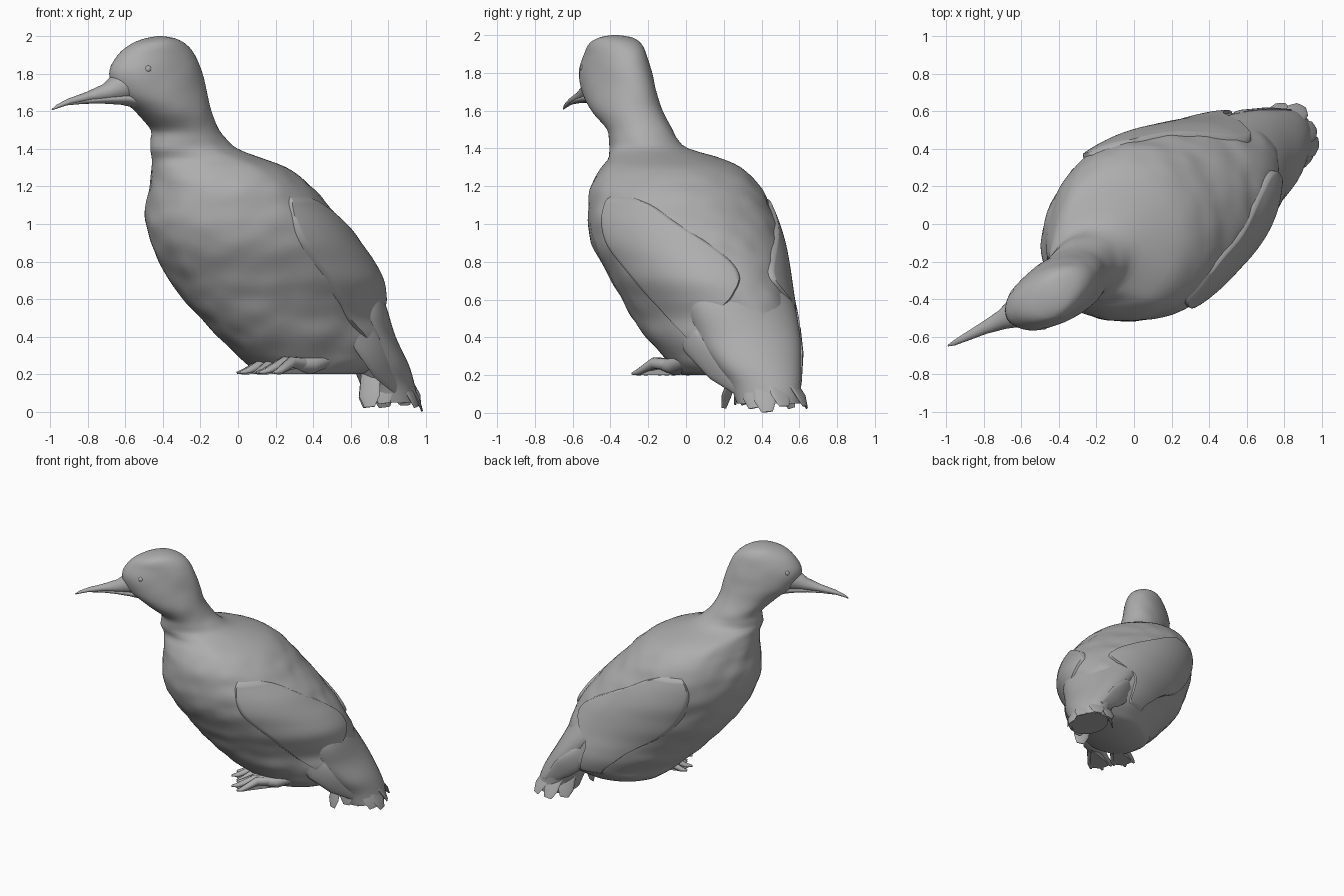
import bpy, math
from mathutils import Vector, noise

cube = bpy.data.objects.get("Cube")
if cube:
    bpy.data.objects.remove(cube, do_unlink=True)

grey = bpy.data.materials.new("stone grey")
grey.use_nodes = True
COLOUR = (0.42, 0.42, 0.42, 1)
grey.diffuse_color = COLOUR
bsdf = next(n for n in grey.node_tree.nodes if n.type == 'BSDF_PRINCIPLED')
bsdf.inputs["Base Color"].default_value = COLOUR
bsdf.inputs["Roughness"].default_value = 0.8


def make(name, verts, faces, angle=40):
    me = bpy.data.meshes.new(name)
    me.from_pydata([tuple(v) for v in verts], [], faces)
    me.materials.append(grey)
    ob = bpy.data.objects.new(name, me)
    bpy.context.collection.objects.link(ob)
    bpy.ops.object.select_all(action='DESELECT')
    ob.select_set(True)
    bpy.context.view_layer.objects.active = ob
    bpy.ops.object.mode_set(mode='EDIT')
    bpy.ops.mesh.select_all(action='SELECT')
    bpy.ops.mesh.normals_make_consistent(inside=False)
    bpy.ops.object.mode_set(mode='OBJECT')
    bpy.ops.object.shade_smooth_by_angle(angle=math.radians(angle))
    return ob


def tube(name, rings, angle=40):
    """Skin a list of equal rings and close both ends."""
    n = len(rings[0])
    verts = [v for r in rings for v in r]
    faces = [(i * n + j, i * n + (j + 1) % n, (i + 1) * n + (j + 1) % n, (i + 1) * n + j)
             for i in range(len(rings) - 1) for j in range(n)]
    faces += [tuple(range(n)), tuple(range(len(verts) - n, len(verts)))]
    return make(name, verts, faces, angle)


def curve(rows, z):
    """Smooth interpolation of rows (z, values...) sorted by rising z."""
    z = min(max(z, rows[0][0]), rows[-1][0])
    i = max(k for k in range(len(rows) - 1) if rows[k][0] <= z)
    a, b = rows[i], rows[i + 1]
    p, q = rows[max(i - 1, 0)], rows[min(i + 2, len(rows) - 1)]
    h = b[0] - a[0]
    t = (z - a[0]) / h
    out = []
    for k in range(1, len(a)):
        ma = (b[k] - p[k]) / (b[0] - p[0]) * h
        mb = (q[k] - a[k]) / (q[0] - a[0]) * h
        out.append((2*t**3 - 3*t*t + 1) * a[k] + (t**3 - 2*t*t + t) * ma
                   + (3*t*t - 2*t**3) * b[k] + (t**3 - t*t) * mb)
    return out


FWD = Vector((-0.82, -0.57, 0))     # heading of the bird
LEFT = Vector((0.57, -0.82, 0))     # across the bird
# How much the front half of each level narrows, egg-like
EGG = [(0.20, 0.0), (0.60, 0.0), (0.90, 0.09), (1.10, 0.12), (1.20, 0.16), (1.30, 0.28),
       (1.35, 0.30), (1.40, 0.10), (1.45, 0.0), (2.00, 0.0)]


def level(rows, z, phi, grow=0.0):
    """Point at height z whose outward direction is phi from the bird's tail axis.

    The cross-section is an egg with the given x, y and diagonal reach."""
    x0, x1, y0, y1, diag = curve(rows, z)
    ex, ey = max(x1 - x0, 0.02) / 2, max(y1 - y0, 0.02) / 2
    cov = diag * diag - (ex * ex + ey * ey) / 2
    cov = min(max(cov, -0.7 * ex * ey), 0.7 * ex * ey)
    nx, ny = math.cos(phi + math.radians(35)), math.sin(phi + math.radians(35))
    px, py = ex * ex * nx + cov * ny, cov * nx + ey * ey * ny
    d = math.sqrt(px * nx + py * ny)
    p = Vector((px / d, py / d, 0))
    front = max(p.dot(FWD) / diag, 0)
    p -= LEFT * p.dot(LEFT) * front * curve(EGG, z)[0]
    return p + Vector(((x0 + x1) / 2 + nx * grow, (y0 + y1) / 2 + ny * grow, z))


# Body, neck and head: height, x extent, y extent, reach along the diagonal
BODY = [(0.20, 0.12, 0.66, -0.02, 0.45, 0.28), (0.25, 0.05, 0.76, -0.07, 0.52, 0.37),
        (0.30, 0.00, 0.82, -0.12, 0.57, 0.445), (0.40, -0.11, 0.82, -0.21, 0.59, 0.505),
        (0.50, -0.20, 0.78, -0.28, 0.58, 0.535), (0.60, -0.29, 0.775, -0.34, 0.56, 0.56),
        (0.70, -0.37, 0.76, -0.40, 0.545, 0.577), (0.80, -0.43, 0.71, -0.46, 0.53, 0.585),
        (0.90, -0.475, 0.64, -0.515, 0.51, 0.575), (1.00, -0.505, 0.57, -0.54, 0.48, 0.555),
        (1.10, -0.505, 0.48, -0.54, 0.44, 0.51), (1.20, -0.49, 0.39, -0.535, 0.39, 0.463),
        (1.30, -0.485, 0.26, -0.49, 0.29, 0.395), (1.35, -0.478, 0.13, -0.445, 0.18, 0.325),
        (1.40, -0.47, 0.00, -0.415, 0.01, 0.25), (1.45, -0.465, -0.06, -0.41, -0.045, 0.21),
        (1.50, -0.465, -0.10, -0.42, -0.07, 0.19), (1.60, -0.55, -0.14, -0.50, -0.125, 0.22),
        (1.70, -0.65, -0.165, -0.55, -0.155, 0.26), (1.80, -0.685, -0.19, -0.565, -0.18, 0.265),
        (1.90, -0.64, -0.23, -0.54, -0.21, 0.22), (1.96, -0.57, -0.28, -0.51, -0.24, 0.16),
        (1.99, -0.49, -0.34, -0.45, -0.29, 0.08), (2.00, -0.43, -0.40, -0.39, -0.36, 0.015)]
heights = [0.20 + 0.02 * i for i in range(89)] + [1.97, 1.98, 1.985, 1.99, 1.995, 2.0]
SEG = 72
rings = []
for z in heights:
    ring = [level(BODY, z, math.tau * j / SEG) for j in range(SEG)]
    rough = 0.010 if 0.25 < z < 1.25 else 0.004     # ruffled plumage
    rings.append([level(BODY, z, math.tau * j / SEG, rough * noise.noise(p * 9))
                  for j, p in enumerate(ring)])
tube("body_and_head", rings, 60)

# Tail block running down from the back
TAIL = [(0.05, 0.68, 0.96, 0.27, 0.61, 0.16), (0.15, 0.65, 0.94, 0.23, 0.61, 0.175),
        (0.25, 0.60, 0.91, 0.16, 0.61, 0.19), (0.40, 0.48, 0.84, 0.06, 0.605, 0.22),
        (0.62, 0.34, 0.765, 0.00, 0.56, 0.20), (0.75, 0.30, 0.66, 0.05, 0.48, 0.18)]
tube("tail", [[level(TAIL, 0.05 + 0.70 * i / 24, math.tau * j / 48) for j in range(48)]
              for i in range(25)], 60)

# Folded wings: height, front edge angle, rear edge angle
WING = [(0.25, 76, 62), (0.40, 80, 56), (0.54, 86, 48), (0.62, 91, 30), (0.72, 95, 14),
        (0.85, 97, 22), (1.00, 94, 42), (1.10, 88, 54), (1.17, 79, 72)]
for side, name in ((-1, "right_wing"), (1, "left_wing")):
    verts, faces, NZ, NP = [], [], 60, 36
    for i in range(NZ + 1):
        z = 0.25 + 0.92 * i / NZ
        front, rear = curve(WING, z)
        for j in range(NP + 1):
            rim = min(i / 3, (NZ - i) / 3, j / 2, (NP - j) / 2, 1)
            phi = side * math.radians(rear + (front - rear) * j / NP)
            verts.append(level(BODY, z, phi, -0.025 + 0.043 * rim))
    for i in range(NZ):
        for j in range(NP):
            k = i * (NP + 1) + j
            faces.append((k, k + 1, k + NP + 2, k + NP + 1))
    make(name, verts, faces, 60)


def blade(name, path, across, widths, thicks, sides=16):
    """Elliptical limb along a path; across is its width direction."""
    pts = [Vector(p) for p in path]
    rings = []
    for i, p in enumerate(pts):
        t = (pts[min(i + 1, len(pts) - 1)] - pts[max(i - 1, 0)]).normalized()
        w = Vector(across)
        w = (w - t * w.dot(t)).normalized()
        up = t.cross(w)
        rings.append([p + w * widths[i] * math.cos(math.tau * j / sides)
                      + up * thicks[i] * math.sin(math.tau * j / sides) for j in range(sides)])
    return tube(name, rings, 50)


# Long flight feathers joining each wing to the tail
for name, path in (("right_wing_tip", [(0.53, -0.03, 0.56), (0.68, 0.03, 0.38),
                                       (0.77, 0.16, 0.24), (0.86, 0.29, 0.11)]),
                   ("left_wing_tip", [(0.42, 0.47, 0.54), (0.54, 0.57, 0.39),
                                      (0.68, 0.59, 0.27), (0.82, 0.60, 0.14)])):
    blade(name, path, (0.5, 0.35, 1), [0.05, 0.085, 0.08, 0.03], [0.02, 0.025, 0.02, 0.008])

# Tail feathers fanned round the tail end
TIPS = [(0.70, 0.20, 0.04), (0.78, 0.26, 0.06), (0.88, 0.31, 0.06), (0.95, 0.36, 0.04),
        (0.98, 0.43, 0.02), (0.96, 0.52, 0.05), (0.89, 0.63, 0.05), (0.78, 0.64, 0.04),
        (0.69, 0.56, 0.04)]
hub = Vector((0.80, 0.43, 0))
for i, tip in enumerate(TIPS):
    tip = Vector(tip)
    out = Vector((tip.x - hub.x, tip.y - hub.y, 0)).normalized()
    root = Vector((0.73, 0.36, 0.42)) + out * 0.06
    mid = root.lerp(tip, 0.55) - out * 0.01
    blade(f"tail_feather_{i + 1}", [root, mid, root.lerp(tip, 0.88), tip - Vector((0, 0, 0.015))],
          (-out.y, out.x, 0), [0.03, 0.055, 0.06, 0.03], [0.012, 0.014, 0.011, 0.005])

# Beak in two halves that meet along the gape
blade("upper_beak", [(-0.52, -0.42, 1.75), (-0.62, -0.47, 1.735), (-0.70, -0.51, 1.700),
                     (-0.80, -0.555, 1.677), (-0.90, -0.605, 1.652), (-0.96, -0.635, 1.627),
                     (-0.99, -0.648, 1.609)],
      LEFT, [0.10, 0.085, 0.052, 0.033, 0.021, 0.013, 0.004],
      [0.10, 0.085, 0.048, 0.027, 0.016, 0.010, 0.003], 24)
blade("lower_beak", [(-0.50, -0.41, 1.66), (-0.62, -0.47, 1.668), (-0.72, -0.52, 1.663),
                     (-0.82, -0.565, 1.656), (-0.92, -0.615, 1.637)],
      LEFT, [0.09, 0.07, 0.042, 0.026, 0.010], [0.05, 0.033, 0.022, 0.016, 0.006], 24)

# Eyes
for side, name in ((-1, "right_eye"), (1, "left_eye")):
    bpy.ops.mesh.primitive_uv_sphere_add(
        segments=16, ring_count=10, radius=0.022,
        location=level(BODY, 1.825, side * math.radians(112), -0.014))
    eye = bpy.context.object
    eye.name = name
    eye.data.materials.append(grey)
    bpy.ops.object.shade_smooth()

# Webbed feet: ankle, three toes and the web between them
for side, name in ((1, "right"), (-1, "left")):
    heel = Vector((0.33, 0.02, 0.25)) + LEFT * 0.09 * side
    blade(name + "_ankle", [heel - FWD * 0.10 + Vector((0, 0, 0.03)), heel, heel + FWD * 0.12],
          LEFT, [0.05, 0.06, 0.035], [0.045, 0.05, 0.03])
    tips = []
    for k, spread in enumerate((-0.08, 0.0, 0.08)):
        tip = heel + FWD * (0.33 - 0.5 * abs(spread)) + LEFT * spread
        tip.z = 0.208
        knuckle = heel.lerp(tip, 0.5) + Vector((0, 0, 0.035))
        blade(f"{name}_toe_{k + 1}", [heel, knuckle, heel.lerp(tip, 0.85), tip], LEFT,
              [0.035, 0.03, 0.024, 0.008], [0.035, 0.03, 0.018, 0.006], 12)
        tips.append(tip)
    top = [heel] + [t - FWD * 0.03 for t in tips]
    low = [Vector((p.x, p.y, 0.2)) for p in top]
    make(name + "_web", top + low, [(0, 1, 2), (0, 2, 3), (4, 5, 6), (4, 6, 7), (0, 1, 5, 4),
                                    (1, 2, 6, 5), (2, 3, 7, 6), (3, 0, 4, 7)], 30)
